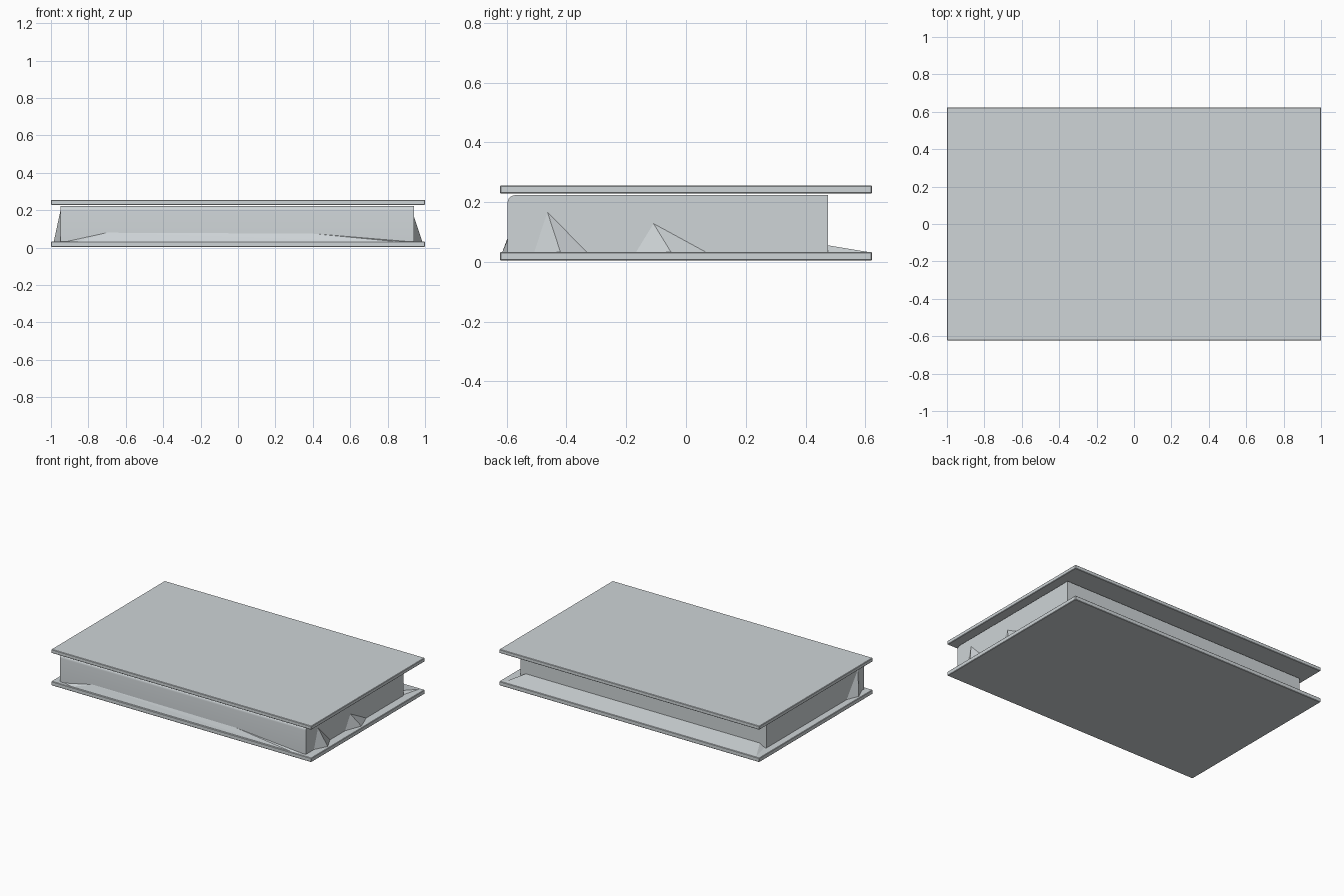
import bpy, bmesh, math

cube = bpy.data.objects.get("Cube")
if cube:
    bpy.data.objects.remove(cube, do_unlink=True)

grey = bpy.data.materials.new("pale_grey")
grey.use_nodes = True
colour = (0.62, 0.66, 0.68, 1)
grey.diffuse_color = colour
grey.node_tree.nodes["Principled BSDF"].inputs["Base Color"].default_value = colour


def finish(name, bm):
    bmesh.ops.recalc_face_normals(bm, faces=bm.faces)
    mesh = bpy.data.meshes.new(name)
    bm.to_mesh(mesh)
    bm.free()
    mesh.materials.append(grey)
    obj = bpy.data.objects.new(name, mesh)
    bpy.context.collection.objects.link(obj)
    return obj


def extrude_profile(name, profile, x0, x1):
    """Sweep a (y, z) outline along x."""
    bm = bmesh.new()
    face = bm.faces.new([bm.verts.new((x0, y, z)) for y, z in profile])
    swept = bmesh.ops.extrude_face_region(bm, geom=[face])["geom"]
    verts = [v for v in swept if isinstance(v, bmesh.types.BMVert)]
    bmesh.ops.translate(bm, verts=verts, vec=(x1 - x0, 0, 0))
    return finish(name, bm)


def hull(name, points):
    bm = bmesh.new()
    for p in points:
        bm.verts.new(p)
    bmesh.ops.convex_hull(bm, input=bm.verts)
    return finish(name, bm)


def slab(name, z0, z1):
    h = 0.623
    obj = extrude_profile(name, [(-h, z0), (h, z0), (h, z1), (-h, z1)], -1, 1)
    bevel = obj.modifiers.new("edge", "BEVEL")
    bevel.width = 0.003
    bevel.segments = 1
    return obj


# Two overhanging covers
slab("bottom_cover", 0.004, 0.033)
slab("top_cover", 0.229, 0.255)

# Block between them, with a rounded upper front edge
r, front, back, top = 0.025, -0.597, 0.475, 0.223
arc = [(front + r - r * math.cos(a), top - r + r * math.sin(a))
       for a in (math.radians(15 * i) for i in range(7))]
block = extrude_profile("inner_block", [(back, 0.03), (front, 0.03)] + arc + [(back, top)], -0.95, 0.94)
bpy.context.view_layer.objects.active = block
block.select_set(True)
bpy.ops.object.shade_smooth_by_angle(angle=math.radians(30))

# Sloping fillets where the block meets the bottom cover
hull("front_fillet", [(-0.92, front, 0.032), (0.92, front, 0.032), (-0.7, front, 0.08),
                      (0.4, front, 0.075), (-0.85, -0.615, 0.032), (0.85, -0.615, 0.032)])
hull("back_fillet", [(-0.94, back, 0.032), (0.93, back, 0.032), (-0.9, back, 0.055),
                     (0.9, back, 0.055), (-0.97, 0.615, 0.032), (0.97, 0.615, 0.032)])

# Small gussets on the ends: wall x, outer x, centre y, height, half width
for name, wall, outer, y, z, w in (
        ("right_gusset", -0.949, -0.985, -0.49, 0.2, 0.085),
        ("left_middle_gusset", 0.939, 0.985, -0.05, 0.13, 0.12),
        ("left_front_gusset", 0.939, 0.985, -0.42, 0.17, 0.09)):
    hull(name, [(wall, y - w, 0.032), (wall, y + w, 0.032),
                (wall, y - w / 2, z), (outer, y, 0.032)])
